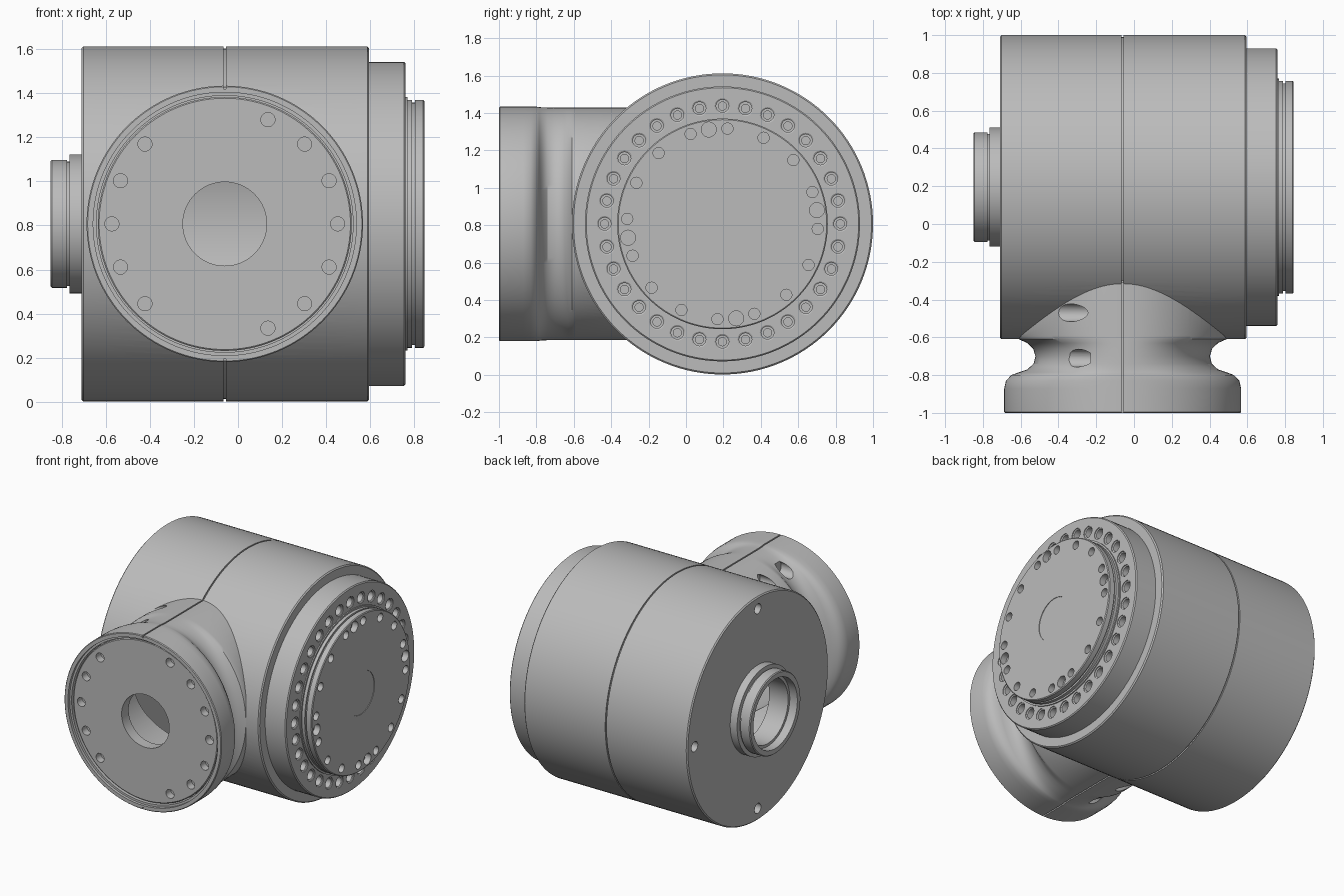
import bpy, bmesh
from math import cos, sin, pi, radians
from mathutils import Vector

if "Cube" in bpy.data.objects:
    bpy.data.objects.remove(bpy.data.objects["Cube"])

CY, CZ = 0.195, 0.807      # main axis, along x
NX = -0.06                 # neck axis and housing seam, along y

grey = bpy.data.materials.new("satin_grey")
grey.use_nodes = True
grey.diffuse_color = (0.5, 0.5, 0.5, 1)
grey.node_tree.nodes["Principled BSDF"].inputs["Base Color"].default_value = grey.diffuse_color


def add_turned(bm, profile, axis, centre=(0, 0), segs=128):
    """Closed solid of (position, radius[, vertical radius]) rings along x or y."""
    rings = []
    for pos, r, *rest in profile:
        rv = rest[0] if rest else r
        ring = []
        for i in range(segs):
            a = 2 * pi * i / segs
            u, v = centre[0] + r * cos(a), centre[1] + rv * sin(a)
            ring.append(bm.verts.new((pos, u, v) if axis == "x" else (u, pos, v)))
        rings.append(ring)
    faces = [bm.faces.new(rings[0]), bm.faces.new(rings[-1])]
    for p, q in zip(rings, rings[1:]):
        for i in range(segs):
            j = (i + 1) % segs
            faces.append(bm.faces.new((p[i], p[j], q[j], q[i])))
    bmesh.ops.recalc_face_normals(bm, faces=faces)


def add_box(bm, lo, hi):
    verts = bmesh.ops.create_cube(bm, size=1)["verts"]
    lo, hi = Vector(lo), Vector(hi)
    for v in verts:
        v.co = Vector([l + (c + 0.5) * (h - l) for c, l, h in zip(v.co, lo, hi)])


def make(name, bm):
    mesh = bpy.data.meshes.new(name)
    bm.to_mesh(mesh)
    bm.free()
    obj = bpy.data.objects.new(name, mesh)
    bpy.context.collection.objects.link(obj)
    mesh.materials.append(grey)
    return obj


def turned(name, profile, axis, centre):
    bm = bmesh.new()
    add_turned(bm, profile, axis, centre)
    return make(name, bm)


def boolean(obj, other, mode="DIFFERENCE"):
    mod = obj.modifiers.new(mode, "BOOLEAN")
    mod.operation, mod.object, mod.solver = mode, other, "EXACT"
    graph = bpy.context.evaluated_depsgraph_get()
    mesh = bpy.data.meshes.new_from_object(obj.evaluated_get(graph))
    obj.modifiers.clear()
    obj.data = mesh
    bpy.data.objects.remove(other)


def drill(obj, profile, axis, centre, ring_r, degrees, segs=20):
    """Cut one ring of holes, all with the same stepped profile."""
    bm = bmesh.new()
    for d in degrees:
        a = radians(d)
        spot = (centre[0] + ring_r * cos(a), centre[1] + ring_r * sin(a))
        add_turned(bm, profile, axis, spot, segs)
    boolean(obj, make("hole_cutter", bm))


def finish(obj):
    bpy.ops.object.select_all(action="DESELECT")
    obj.select_set(True)
    bpy.context.view_layer.objects.active = obj
    bpy.ops.object.shade_smooth_by_angle(angle=radians(32))


MAIN, NECK = (CY, CZ), (NX, CZ)

# Housing: main drum with a seam groove, joined to the waisted neck
housing = turned("housing", [
    (-0.71, 0.797), (-0.702, 0.805), (NX - 0.005, 0.805), (NX - 0.005, 0.795),
    (NX + 0.005, 0.795), (NX + 0.005, 0.805), (0.587, 0.805), (0.595, 0.797)], "x", MAIN)
neck = turned("neck", [
    (-1, 0.622, 0.622), (-0.995, 0.627, 0.627), (-0.87, 0.627, 0.627), (-0.83, 0.618, 0.627),
    (-0.80, 0.59, 0.627), (-0.785, 0.55, 0.625), (-0.77, 0.505, 0.623), (-0.74, 0.472, 0.622),
    (-0.70, 0.462, 0.622), (-0.66, 0.474, 0.622), (-0.63, 0.505, 0.622), (-0.61, 0.55, 0.622),
    (-0.59, 0.56, 0.622), (0.1, 0.54, 0.622)], "y", NECK)
boolean(housing, neck, "UNION")

# Hollow interior, collar bore and stepped neck mouth
boolean(housing, turned("cavity_cutter", [
    (-0.8, 0.23), (-0.64, 0.23), (-0.64, 0.7), (0.5, 0.7)], "x", MAIN))
boolean(housing, turned("mouth_cutter", [
    (-1.05, 0.597), (-0.98, 0.597), (-0.98, 0.582), (-0.9, 0.582),
    (-0.9, 0.42), (-0.3, 0.42)], "y", NECK))

# Neck seam, screw pockets on the neck, and screw holes in the end face
bm = bmesh.new()
for s in (-1, 1):
    z = CZ + s * 0.627
    add_box(bm, (NX - 0.005, -1.05, z - 0.015), (NX + 0.005, -0.31, z + 0.015))
    for y in (-0.47, -0.71):
        add_turned(bm, [(-0.85, 0.047), (-0.23, 0.047)], "x", (y, CZ + s * 0.54), 32)
boolean(housing, make("pocket_cutter", bm))
drill(housing, [(-0.75, 0.036), (-0.66, 0.036)], "x", MAIN, 0.72, (0, 90, 270))

# Output ring with counterbored bolt circle
output_ring = turned("output_ring", [
    (0.55, 0.735), (0.753, 0.735), (0.76, 0.728)], "x", MAIN)
drill(output_ring, [(0.8, 0.042), (0.755, 0.042), (0.75, 0.034), (0.70, 0.034),
                    (0.70, 0.022), (0.64, 0.022)],
      "x", MAIN, 0.63, [11.25 * i for i in range(32)])

# Output flange with edge groove, centre cap and two sizes of face holes
output_flange = turned("output_flange", [
    (0.74, 0.575), (0.768, 0.575), (0.768, 0.563), (0.79, 0.563), (0.79, 0.55), (0.803, 0.55),
    (0.803, 0.563), (0.84, 0.563), (0.845, 0.557)], "x", MAIN)
drill(output_flange, [(0.9, 0.03), (0.80, 0.03)], "x", MAIN, 0.51,
      [-3 + 22.5 * i for i in range(16)])
drill(output_flange, [(0.9, 0.04), (0.80, 0.04)], "x", MAIN, 0.51,
      [8.3 + 90 * i for i in range(4)])
drill(output_flange, [(0.9, 0.155), (0.841, 0.155)], "x", MAIN, 0, [0], 64)

# Hollow cable collar
cable_collar = turned("cable_collar", [
    (-0.85, 0.284), (-0.844, 0.29), (-0.775, 0.29), (-0.775, 0.282), (-0.765, 0.282),
    (-0.765, 0.315), (-0.70, 0.315)], "x", MAIN)
boolean(cable_collar, turned("bore_cutter", [
    (-0.9, 0.25), (-0.79, 0.25), (-0.79, 0.23), (-0.6, 0.23)], "x", MAIN))

# Plate closing the neck mouth
neck_plate = turned("neck_plate", [
    (-0.97, 0.57), (-0.965, 0.576), (-0.89, 0.576)], "y", NECK)
drill(neck_plate, [(-1.05, 0.19), (-0.8, 0.19)], "y", NECK, 0, [0], 64)
drill(neck_plate, [(-1.05, 0.032), (-0.915, 0.032)], "y", NECK, 0.512,
      [22.5 * i for i in range(-3, 11) if i not in (4, 5)
       and i <= 10 and i >= -3])

for part in (housing, output_ring, output_flange, cable_collar, neck_plate):
    finish(part)
